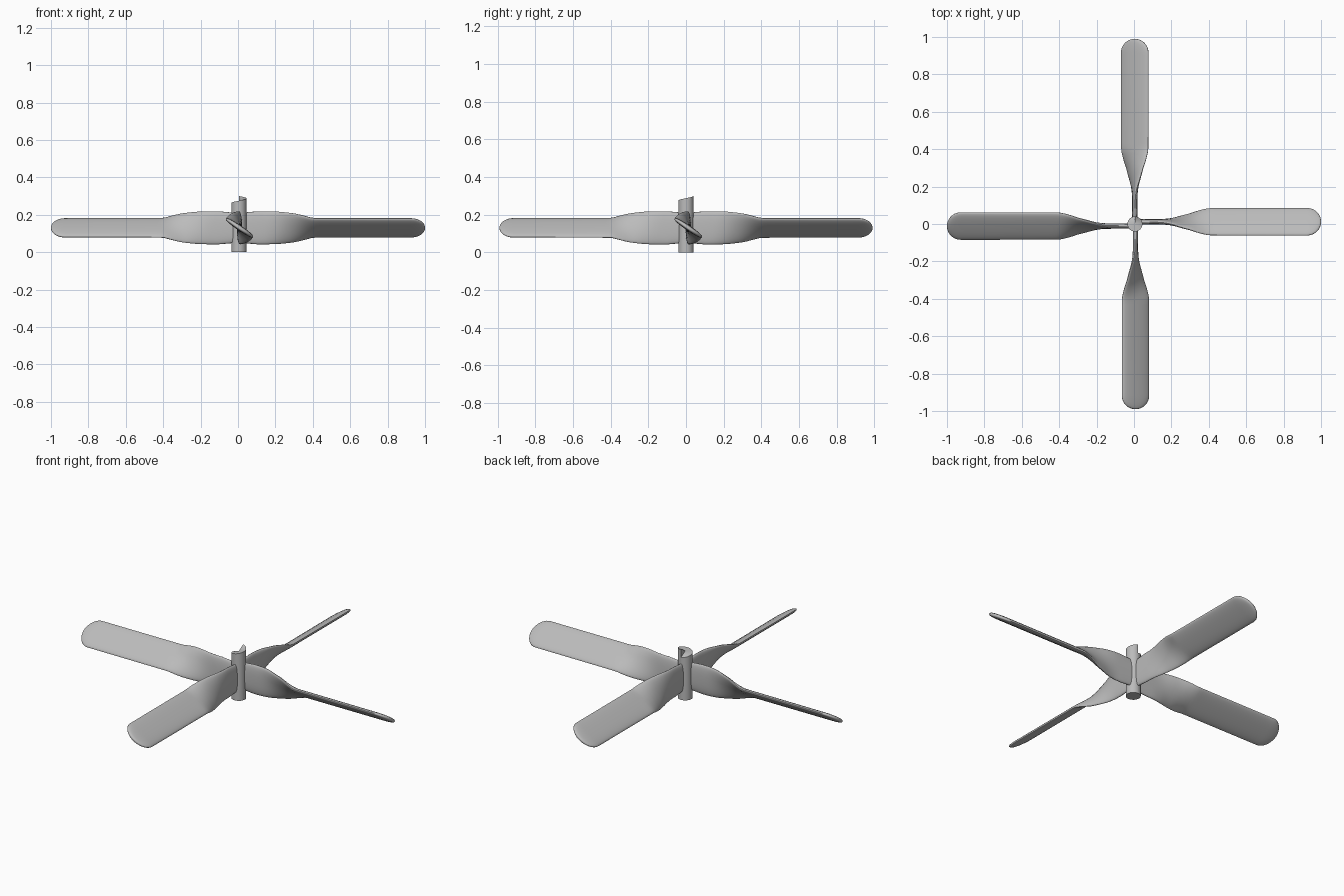
import bpy, bmesh
from math import sin, cos, pi, radians, sqrt
from mathutils import Matrix, Vector

cube = bpy.data.objects.get("Cube")
if cube:
    bpy.data.objects.remove(cube)

grey = bpy.data.materials.new("plain_grey")
grey.use_nodes = True
colour = (0.5, 0.5, 0.5, 1)
grey.diffuse_color = colour
grey.node_tree.nodes["Principled BSDF"].inputs["Base Color"].default_value = colour


def finish(bm, name, angle):
    bmesh.ops.recalc_face_normals(bm, faces=bm.faces)
    mesh = bpy.data.meshes.new(name)
    bm.to_mesh(mesh)
    bm.free()
    mesh.materials.append(grey)
    obj = bpy.data.objects.new(name, mesh)
    bpy.context.collection.objects.link(obj)
    bpy.ops.object.select_all(action='DESELECT')
    obj.select_set(True)
    bpy.context.view_layer.objects.active = obj
    bpy.ops.object.shade_smooth_by_angle(angle=radians(angle))


def bridge(bm, a, b):
    for i in range(len(a)):
        j = (i + 1) % len(a)
        bm.faces.new((a[i], a[j], b[j], b[i]))


def power(v, p):
    return abs(v) ** p * (1 if v >= 0 else -1)


# Twist of the blade along its radius: (radius, pitch in degrees)
TWIST = [(0, 90), (0.15, 88), (0.2, 82), (0.25, 71), (0.3, 61),
         (0.35, 47), (0.4, 35), (1, 34)]


def pitch(r):
    for (r0, a0), (r1, a1) in zip(TWIST, TWIST[1:]):
        if r <= r1:
            return radians(a0 + (a1 - a0) * (r - r0) / (r1 - r0))


# Twisted blade lofted from flat rounded sections, with a round tip
def blade(name, turn, length, offset):
    bm = bmesh.new()
    place = Matrix.Translation(offset) @ Matrix.Rotation(turn, 4, 'Z')
    tip = 0.075
    radii = [0.01 + 0.0225 * i for i in range(41)]
    radii = [r for r in radii if r < 1 - tip]
    radii += [1 - tip + tip * sin(pi / 2 * k / 10) for k in range(10)] + [0.9998]
    rings = []
    for r in radii:
        a = pitch(r)
        s = sqrt(max(0.0, 1 - (max(0, r - 1 + tip) / tip) ** 2))
        chord = 0.088 * s * (0.9 + 0.1 * min(1, r / 0.1))
        thick = 0.014 * sqrt(s)
        ring = []
        for i in range(28):
            t = 2 * pi * i / 28
            u, w = chord * power(cos(t), 0.85), thick * power(sin(t), 0.85)
            p = Vector((r * length, u * cos(a) + w * sin(a), w * cos(a) - u * sin(a)))
            ring.append(bm.verts.new(place @ p))
        rings.append(ring)
    for a, b in zip(rings, rings[1:]):
        bridge(bm, a, b)
    bm.faces.new(rings[0])
    bm.faces.new(rings[-1])
    finish(bm, name, 50)


blade("left_blade", 0, 1.0, (0, 0.012, 0.13))
blade("back_blade", pi / 2, 0.99, (0.004, 0, 0.13))
blade("right_blade", pi, 1.0, (0, -0.011, 0.13))
blade("front_blade", -pi / 2, 0.99, (0.008, 0, 0.13))

# Hub shaft whose top is one turn of a spiral ramp with a step at the back
bm = bmesh.new()
N, R, CX = 48, 0.04, 0.005
low, high = [], []
for i in range(N + 1):
    t = pi / 2 - 2 * pi * i / N
    x, y = CX + R * cos(t), R * sin(t)
    if i < N:
        low.append(bm.verts.new((x, y, 0)))
    high.append(bm.verts.new((x, y, 0.3 - 0.05 * i / N)))
axis = [bm.verts.new((CX, 0, z)) for z in (0.25, 0.3)]
axis_mid = bm.verts.new((CX, 0, 0.275))
bm.faces.new(low)
for i in range(N):
    bm.faces.new((low[i], low[(i + 1) % N], high[i + 1], high[i]))
    bm.faces.new((high[i], high[i + 1], axis_mid))
bm.faces.new((high[0], axis_mid, high[N]))
bm.verts.remove(axis[0])
bm.verts.remove(axis[1])
finish(bm, "hub", 35)
